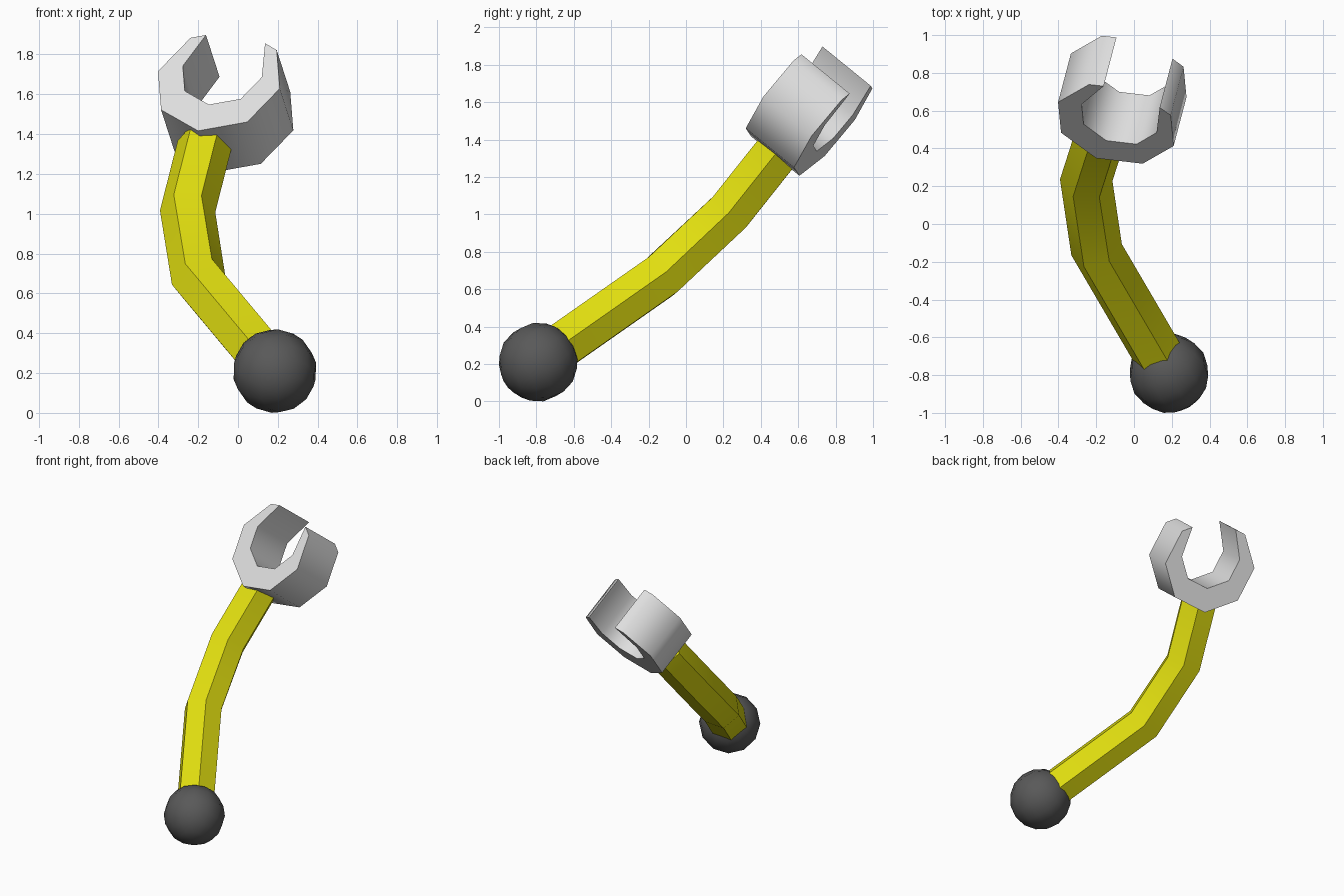
import bpy, bmesh
from math import radians, sin, cos
from mathutils import Vector

cube = bpy.data.objects.get("Cube")
if cube:
    bpy.data.objects.remove(cube, do_unlink=True)


def material(name, rgb):
    mat = bpy.data.materials.new(name)
    mat.use_nodes = True
    mat.diffuse_color = (*rgb, 1)
    mat.node_tree.nodes["Principled BSDF"].inputs["Base Color"].default_value = (*rgb, 1)
    return mat


def finish(bm, name, mat):
    bmesh.ops.recalc_face_normals(bm, faces=bm.faces)
    mesh = bpy.data.meshes.new(name)
    bm.to_mesh(mesh)
    bm.free()
    mesh.materials.append(mat)
    obj = bpy.data.objects.new(name, mesh)
    bpy.context.collection.objects.link(obj)
    bpy.ops.object.select_all(action='DESELECT')
    obj.select_set(True)
    bpy.context.view_layer.objects.active = obj
    bpy.ops.object.shade_smooth_by_angle(angle=radians(50))
    return obj


def polar(radius, degrees, lift=0.0):
    a = radians(degrees)
    return (radius * sin(a), lift - radius * cos(a))


grey = material("light grey", (0.74, 0.74, 0.74))
yellow = material("yellow", (0.75, 0.73, 0.005))
dark = material("dark grey", (0.1, 0.1, 0.1))

ball_centre = Vector((0.185, -0.79, 0.21))
lower_bend = Vector((-0.198, -0.136, 0.668))
upper_bend = Vector((-0.253, 0.232, 1.012))
arm_top = Vector((-0.164, 0.51, 1.362))

# Ball at the foot of the arm, its poles in line with the arm
bm = bmesh.new()
bmesh.ops.create_uvsphere(bm, u_segments=12, v_segments=8, radius=0.212)
ball = finish(bm, "ball", dark)
ball.location = ball_centre
ball.rotation_mode = 'QUATERNION'
ball.rotation_quaternion = (lower_bend - ball_centre).to_track_quat('Z', 'Y')

# Six-sided arm with two mitred bends
path = [ball_centre, lower_bend, upper_bend, arm_top]


def mitre_ring(i):
    t = ((path[i] - path[i - 1]).normalized() + (path[i + 1] - path[i]).normalized()).normalized()
    u = Vector((1, 0, 0))
    u = (u - t * u.dot(t)).normalized()
    v = t.cross(u)
    return [path[i] + 0.139 * (u * cos(radians(60 * k)) + v * sin(radians(60 * k))) for k in range(6)]


low, high = mitre_ring(1), mitre_ring(2)
rings = [[p + path[0] - path[1] for p in low], low, high,
         [p + path[3] - path[2] for p in high]]
bm = bmesh.new()
rings = [[bm.verts.new(p) for p in ring] for ring in rings]
for a, b in zip(rings, rings[1:]):
    for k in range(6):
        n = (k + 1) % 6
        bm.faces.new((a[k], a[n], b[n], b[k]))
bm.faces.new(rings[0])
bm.faces.new(rings[-1])
finish(bm, "arm", yellow)

# Open octagonal clip: outer octagon minus one corner, smaller raised bore
centre = Vector((-0.096, 0.529, 1.672))
depth = Vector((0.068, 0.258, -0.21))
across = Vector((0.927, -0.351, -0.131)).normalized()
up = across.cross(depth).normalized()
if up.z < 0:
    up = -up
outer = [polar(0.33, 45 * k) for k in range(-3, 4)]
inner = [polar(0.214, 45 * k, 0.054) for k in range(-2, 3)]
inner = [(-0.16, 0.264)] + inner + [(0.16, 0.264)]

bm = bmesh.new()


def place(points, offset):
    return [bm.verts.new(centre + across * x + up * y + offset) for x, y in points]


fo, fi = place(outer, Vector()), place(inner, Vector())
bo, bi = place(outer, depth), place(inner, depth)
for a, b in ((fo, fi), (bo, bi), (fo, bo), (fi, bi)):
    for k in range(6):
        bm.faces.new((a[k], a[k + 1], b[k + 1], b[k]))
for k in (0, -1):
    bm.faces.new((fo[k], fi[k], bi[k], bo[k]))
finish(bm, "clip", grey)
